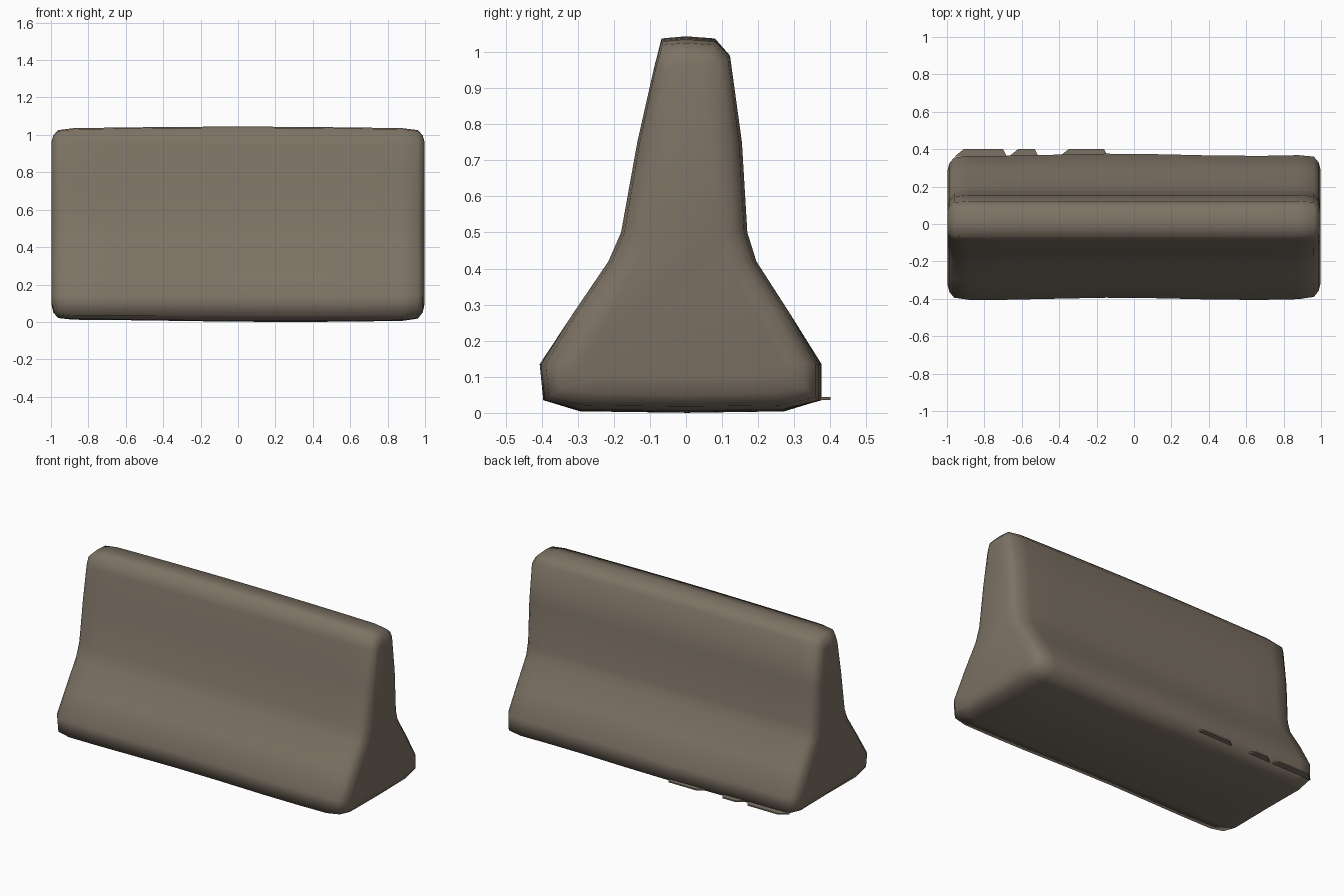
import bpy, bmesh, math

if "Cube" in bpy.data.objects:
    bpy.data.objects.remove(bpy.data.objects["Cube"])

concrete = bpy.data.materials.new("warm grey concrete")
concrete.diffuse_color = (0.205, 0.168, 0.128, 1)
concrete.use_nodes = True
concrete.node_tree.nodes["Principled BSDF"].inputs["Base Color"].default_value = concrete.diffuse_color

# Cross-section (y, z), counter-clockwise seen from +x
PROFILE = [(-0.29, 0.01), (0.0, 0.006), (0.27, 0.01), (0.37, 0.035), (0.37, 0.135),
           (0.285, 0.28), (0.195, 0.42), (0.17, 0.50), (0.155, 0.75), (0.122, 0.99),
           (0.08, 1.028), (0.0, 1.034), (-0.068, 1.028), (-0.09, 0.95), (-0.135, 0.75),
           (-0.18, 0.50), (-0.215, 0.42), (-0.31, 0.28), (-0.40, 0.135), (-0.39, 0.035)]


def wear(x, y, z):
    """Slight unevenness of the worn concrete."""
    if z > 1.0:
        z += 0.010 * math.cos(x * 1.6)
    elif z < 0.02:
        z -= 0.006 * math.cos((x - 0.27) * 2.5)
    if z < 0.15:
        y += 0.006 * math.sin(x * 4.5 + 2)
    return x, y, z


def section(x, inset):
    """One ring of the profile, pulled inward by inset (0 to 1)."""
    ring = []
    for y, z in PROFILE:
        zi, yi = z, y
        if z < 0.14:
            zi = 0.095 + 0.33 * z
        elif z > 0.94:
            zi = 0.94 + 0.2 * (z - 0.94)
        yi = y - math.copysign(min(0.085, abs(y) * 0.42), y)
        ring.append(wear(x, y + (yi - y) * inset, z + (zi - z) * inset))
    return ring


# Barrier body: lofted rings with rounded-over ends
bm = bmesh.new()
half = [(0.15, 0), (0.45, 0), (0.70, 0), (0.88, 0), (0.962, 0.12), (0.988, 0.5), (0.998, 1.0)]
stations = [(-x, i) for x, i in reversed(half)] + half
rings = [[bm.verts.new(p) for p in section(x, i)] for x, i in stations]
n = len(PROFILE)
for a, b in zip(rings, rings[1:]):
    for i in range(n):
        j = (i + 1) % n
        bm.faces.new((a[i], a[j], b[j], b[i]))
bm.faces.new(rings[0])
bm.faces.new(rings[-1])
bmesh.ops.recalc_face_normals(bm, faces=bm.faces)
mesh = bpy.data.meshes.new("barrier_body")
bm.to_mesh(mesh)
bm.free()
mesh.materials.append(concrete)
body = bpy.data.objects.new("barrier_body", mesh)
bpy.context.collection.objects.link(body)
for p in mesh.polygons:
    p.use_smooth = True

# Thin chipped flakes along the back bottom edge
bm = bmesh.new()
for x0, x1 in [(-0.96, -0.68), (-0.67, -0.51), (-0.40, -0.14)]:
    inner = [(x0, 0.36), (x1, 0.36)]
    outer = [(x1 - 0.02, 0.40), (x0 + 0.05, 0.40)]
    low = [bm.verts.new((x, y, 0.036)) for x, y in inner + outer]
    top = [bm.verts.new((x, y, 0.044)) for x, y in inner + outer]
    bm.faces.new(low[::-1])
    bm.faces.new(top)
    for i in range(4):
        j = (i + 1) % 4
        bm.faces.new((low[i], low[j], top[j], top[i]))
mesh = bpy.data.meshes.new("edge_flakes")
bm.to_mesh(mesh)
bm.free()
mesh.materials.append(concrete)
bpy.context.collection.objects.link(bpy.data.objects.new("edge_flakes", mesh))
